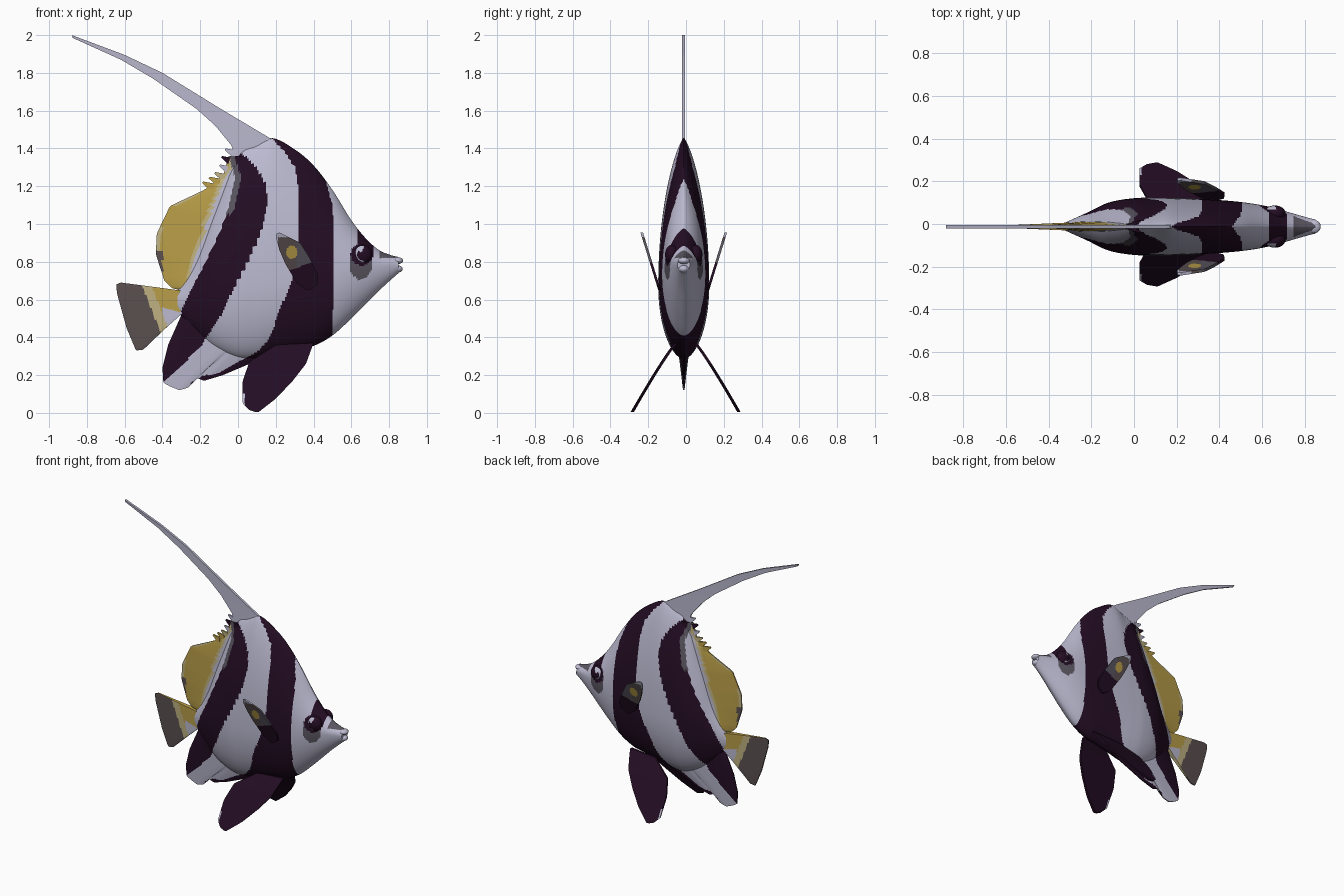
import bpy, bmesh, math
from mathutils import Vector

if "Cube" in bpy.data.objects:
    bpy.data.objects.remove(bpy.data.objects["Cube"])

YC = -0.012  # centre plane of the fish
COLOURS = {
    "white": (.50, .49, .63), "dark_purple": (.017, .004, .017), "yellow": (.48, .34, .065),
    "pale_yellow": (.52, .44, .22), "grey_brown": (.105, .08, .08), "grey": (.10, .09, .115)}
NAMES = list(COLOURS)
WHITE, DARK, YELLOW, PALE, BROWN, GREY = range(6)
MATS = []
for n, c in COLOURS.items():
    m = bpy.data.materials.new(n)
    m.diffuse_color = (*c, 1)
    m.use_nodes = True
    m.node_tree.nodes["Principled BSDF"].inputs["Base Color"].default_value = m.diffuse_color
    MATS.append(m)


def lerp_table(tab, t):
    """Piecewise linear lookup in (key, value) pairs."""
    if t <= tab[0][0]:
        return tab[0][1]
    for (a, va), (b, vb) in zip(tab, tab[1:]):
        if t <= b:
            return va + (vb - va) * (t - a) / (b - a)
    return tab[-1][1]


def smooth_table(rows, x):
    """Cubic lookup of whole rows keyed by their first value."""
    i = 0
    while i < len(rows) - 2 and x > rows[i + 1][0]:
        i += 1
    p, q = rows[i], rows[i + 1]
    o, r = rows[max(i - 1, 0)], rows[min(i + 2, len(rows) - 1)]
    h = q[0] - p[0]
    t = (x - p[0]) / h
    out = []
    for k in range(1, len(p)):
        m0 = (q[k] - o[k]) / (q[0] - o[0]) * h
        m1 = (r[k] - p[k]) / (r[0] - p[0]) * h
        out.append((2*t**3 - 3*t*t + 1) * p[k] + (t**3 - 2*t*t + t) * m0
                   + (3*t*t - 2*t**3) * q[k] + (t**3 - t*t) * m1)
    return out


def finish(name, bm, rule, angle=40):
    bmesh.ops.recalc_face_normals(bm, faces=bm.faces)
    for f in bm.faces:
        f.material_index = rule(f.calc_center_median())
    me = bpy.data.meshes.new(name)
    bm.to_mesh(me)
    bm.free()
    for m in MATS:
        me.materials.append(m)
    ob = bpy.data.objects.new(name, me)
    bpy.context.collection.objects.link(ob)
    bpy.ops.object.select_all(action='DESELECT')
    ob.select_set(True)
    bpy.context.view_layer.objects.active = ob
    bpy.ops.object.shade_smooth_by_angle(angle=math.radians(angle))
    return ob


def loft(name, rings, rule):
    """Skin closed rings of points and cap both ends."""
    bm = bmesh.new()
    vs = [[bm.verts.new(p) for p in r] for r in rings]
    n = len(vs[0])
    for a, b in zip(vs, vs[1:]):
        for j in range(n):
            bm.faces.new((a[j], a[(j + 1) % n], b[(j + 1) % n], b[j]))
    bm.faces.new(vs[0])
    bm.faces.new(vs[-1])
    return finish(name, bm, rule)


def walk(pts, t):
    """Point at fraction t of the length of a polyline."""
    pts = [Vector(p) for p in pts]
    d = [0]
    for a, b in zip(pts, pts[1:]):
        d.append(d[-1] + (b - a).length)
    return Vector((lerp_table([(k, p.x) for k, p in zip(d, pts)], t * d[-1]),
                   lerp_table([(k, p.y) for k, p in zip(d, pts)], t * d[-1])))


def fin(name, root, edge, rule, t0, t1=.004, nu=60, nv=16, ymap=lambda x, z: YC):
    """Tapered fin between a root line and an edge line, both in x, z."""
    rings = []
    for i in range(nu + 1):
        a, b = walk(root, i / nu), walk(edge, i / nu)
        sides = [[], []]
        for j in range(nv + 1):
            v = j / nv
            p = a.lerp(b, v)
            t = t0 + (t1 - t0) * v
            for s in (0, 1):
                sides[s].append((p.x, ymap(p.x, p.y) + (t if s else -t), p.y))
        rings.append(sides[0] + sides[1][::-1])
    return loft(name, rings, rule)


# Stripe borders as (z, x)
REAR_L = [(.4, -.5), (.5, -.32), (.65, -.25), (.8, -.17), (.95, -.1), (1.1, -.045), (1.25, -.015), (1.38, -.055)]
REAR_R = [(.13, -.42), (.18, -.38), (.25, -.3), (.35, -.2), (.5, -.1), (.7, 0), (.8, .05),
          (.95, .12), (1.1, .155), (1.2, .15), (1.3, .1), (1.4, -.01)]
FRONT_L = [(.16, -.25), (.19, -.2), (.21, -.1), (.27, 0), (.32, .1), (.4, .17), (.55, .22), (.65, .27),
           (.75, .3), (.9, .32), (1.2, .32), (1.3, .3), (1.38, .25), (1.46, .17)]
FRONT_R = [(.4, .5), (.9, .51), (1.1, .5), (1.24, .46), (1.4, .5)]


def stripes(c):
    x, z = c.x, c.z
    left = lerp_table(REAR_L, z)
    if left < x < lerp_table(REAR_R, z):
        return GREY if z > 1.05 and x < left + .03 else DARK
    if lerp_table(FRONT_L, z) < x < lerp_table(FRONT_R, z):
        return DARK
    if x > .55:  # eye bar, cheek shade and snout
        if ((x - .655) / .06)**2 + ((z - .84) / .06)**2 < 1 or (abs(x - .675) < .04 and z > .85):
            return DARK
        if ((x - .65) / .06)**2 + ((z - .79) / .085)**2 < 1 or (.75 < x < .85 and z > .82):
            return GREY
    return WHITE


# Body: x, bottom, widest height, top, half width
BODY = [(-.32, .535, .595, .65, .02), (-.22, .42, .62, .82, .065), (-.12, .34, .65, 1.08, .112),
        (0, .29, .67, 1.36, .133), (.1, .29, .68, 1.42, .135), (.18, .31, .69, 1.455, .134),
        (.3, .335, .70, 1.395, .13), (.4, .355, .71, 1.31, .124), (.5, .41, .73, 1.18, .115),
        (.6, .50, .76, 1.02, .10), (.68, .58, .77, .92, .08), (.75, .65, .78, .86, .06),
        (.81, .705, .785, .835, .043), (.85, .74, .785, .825, .033)]
rings = []
for i in range(151):
    x = -.32 + 1.17 * i / 150
    lo, mid, hi, w = smooth_table(BODY, x)
    ring = []
    for j in range(112):
        a = 2 * math.pi * j / 112
        c, s = math.cos(a), math.sin(a)
        y = math.copysign(w * abs(c) ** (1.5 if s > 0 else 1.1), c)
        ring.append((x, YC + y, mid + s * (hi - mid if s > 0 else mid - lo)))
    rings.append(ring)
loft("body", rings, stripes)


def ball(name, loc, scale, rule, seg=32):
    bm = bmesh.new()
    bmesh.ops.create_uvsphere(bm, u_segments=seg, v_segments=seg // 2, radius=1)
    for v in bm.verts:  # poles turned sideways
        v.co = Vector((v.co.x * scale[0] + loc[0], v.co.z * scale[1] + loc[1], v.co.y * scale[2] + loc[2]))
    return finish(name, bm, rule)


# Lips
ball("upper_lip", (.845, YC, .806), (.03, .031, .018), lambda c: WHITE, 20)
ball("lower_lip", (.842, YC, .762), (.03, .028, .02), lambda c: WHITE, 20)


# Eyes with dark pupil and a pale crescent behind it
def eye_rule(c):
    dx, dz = c.x - .66, c.z - .838
    r = math.hypot(dx, dz)
    if math.hypot(dx + .008, dz - .022) < .009:
        return WHITE
    return WHITE if .03 < r < .046 and dx < .005 else DARK


for s, side in ((-1, "right"), (1, "left")):
    ball(side + "_eye", (.66, YC + s * .062, .838), (.05, .037, .052), eye_rule, 40)

# Long trailing dorsal banner
fin("dorsal_banner", [(.19, 1.435), (.16, 1.46), (-.1, 1.615), (-.4, 1.80), (-.6, 1.895), (-.88, 2.0)],
    [(-.03, 1.33), (-.03, 1.41), (-.12, 1.52), (-.22, 1.61), (-.45, 1.77), (-.62, 1.87), (-.875, 1.985)],
    lambda c: WHITE, .008, .006, nv=6)

# Soft dorsal fin
YEL = [(.62, -.24), (.7, -.25), (.8, -.235), (.95, -.18), (1.1, -.13), (1.22, -.08), (1.3, -.03)]


def dorsal_rule(c):
    if c.x > lerp_table(REAR_L, c.z):
        return stripes(c)
    d = c.x - lerp_table(YEL, c.z)
    if d > 0:
        return WHITE
    if c.x < -.40 and c.z < .86:
        return BROWN
    return PALE if d > -.02 or c.x < -.405 or (c.z > 1.16 + (c.x + .2) * .45 and c.x < -.2) else YELLOW


fin("rear_dorsal_fin", [(.03, 1.36), (.03, 1.1), (-.08, .9), (-.18, .75), (-.27, .63)],
    [(-.05, 1.36), (-.08, 1.25), (-.18, 1.18), (-.36, 1.095), (-.43, .95), (-.435, .84), (-.39, .70),
     (-.35, .66), (-.28, .645)], dorsal_rule, .03)

# Row of short spines
for k, (x, z) in enumerate([(-.03, 1.37), (-.05, 1.33), (-.06, 1.285), (-.085, 1.245), (-.115, 1.22), (-.15, 1.195)]):
    fin("dorsal_spine_%d" % (k + 1), [(x + .02, z - .035), (x + .02, z + .02)],
        [(x - .04, z + .022), (x - .035, z + .03)],
        lambda c, k=k: (WHITE, DARK, WHITE, PALE, YELLOW, YELLOW)[k], .009, .003, 2, 2)

# Anal fin
fin("anal_fin", [(-.22, .60), (-.12, .48), (0, .40), (.15, .38), (.33, .40)],
    [(-.29, .54), (-.37, .36), (-.40, .24), (-.395, .16), (-.36, .14), (-.31, .12), (-.26, .135), (-.22, .185),
     (-.18, .17), (-.08, .20), (.05, .255), (.2, .315), (.33, .345)], stripes, .04, nu=90, nv=24)


# Tail fin
def tail_rule(c):
    d = c.x - lerp_table([(.4, -.40), (.68, -.51)], c.z)
    if d < 0:
        return BROWN
    if d < .05:
        return PALE
    return WHITE if c.x > -.40 and c.z < .53 + (-.3 - c.x) * .3 or c.x > -.30 else YELLOW


fin("tail_fin", [(-.28, .645), (-.27, .6), (-.28, .54)],
    [(-.62, .69), (-.645, .68), (-.64, .63), (-.59, .45), (-.54, .33), (-.50, .335), (-.47, .37)],
    tail_rule, .02, nu=40, nv=40)


# Paired fins
def pectoral_rule(c):
    if c.z < .775 + (c.x - .33) * .3:
        return DARK
    if math.hypot((c.x - .285) / .03, (c.z - .85) / .035) < 1:
        return YELLOW
    if c.z > .93 or c.x < .212:
        return WHITE
    return BROWN if c.x < .31 else GREY


def pelvic_rule(c):
    return WHITE if c.x < .035 and c.z < .1 else DARK


for s, side in ((-1, "right"), (1, "left")):
    fin(side + "_pelvic_fin", [(.40, .37), (.36, .26), (.29, .17), (.2, .075), (.11, .005)],
        [(.2, .36), (.06, .27), (.025, .17), (.025, .05), (.06, .015), (.09, .005)], pelvic_rule, .009, .006,
        ymap=lambda x, z, s=s: s * (.05 + .235 * max(0, (.37 - z) / .37) ** .9) - .002)
    fin(side + "_pectoral_fin", [(.38, .65), (.42, .68), (.425, .73), (.38, .82), (.33, .90), (.22, .955)],
        [(.36, .65), (.31, .69), (.25, .79), (.22, .86), (.20, .93), (.205, .95)], pectoral_rule, .007, .005,
        nv=30, ymap=lambda x, z, s=s: YC + s * (.128 + .31 * (z - .65)))
